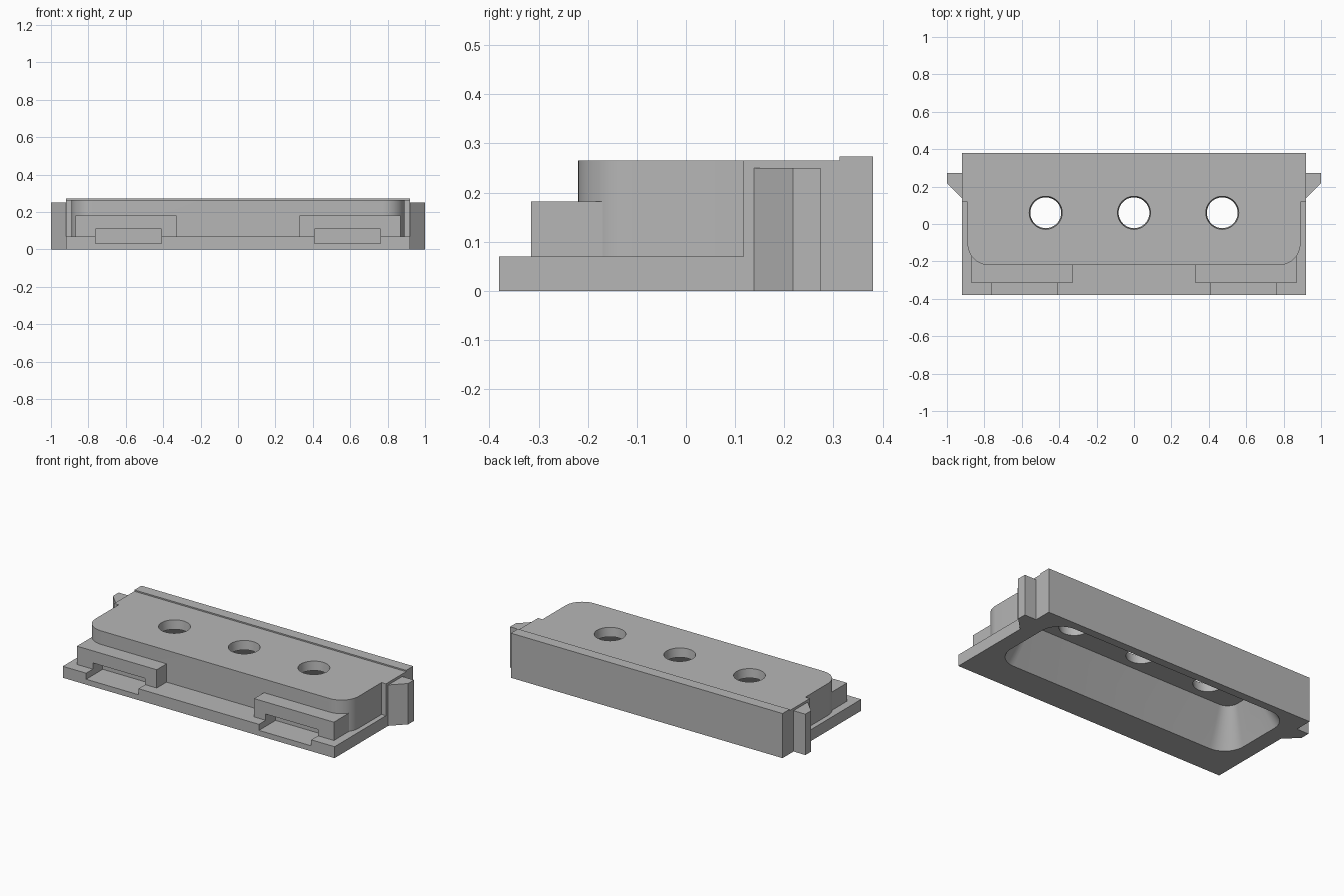
import bpy, bmesh, math

default = bpy.data.objects.get("Cube")
if default:
    bpy.data.objects.remove(default, do_unlink=True)

grey = bpy.data.materials.new("plain grey")
grey.use_nodes = True
tone = (0.47, 0.47, 0.47, 1)
grey.diffuse_color = tone
grey.node_tree.nodes["Principled BSDF"].inputs["Base Color"].default_value = tone


def loft(name, low, high, z0, z1):
    """Closed solid between two outlines with equal point counts."""
    bm = bmesh.new()
    a = [bm.verts.new((x, y, z0)) for x, y in low]
    b = [bm.verts.new((x, y, z1)) for x, y in high]
    n = len(a)
    bm.faces.new(a[::-1])
    bm.faces.new(b)
    for i in range(n):
        j = (i + 1) % n
        bm.faces.new((a[i], a[j], b[j], b[i]))
    bmesh.ops.recalc_face_normals(bm, faces=bm.faces)
    mesh = bpy.data.meshes.new(name)
    bm.to_mesh(mesh)
    bm.free()
    mesh.materials.append(grey)
    ob = bpy.data.objects.new(name, mesh)
    bpy.context.collection.objects.link(ob)
    return ob


def rounded(x0, x1, y0, y1, front=0, back=0, steps=10):
    """Rectangle outline with rounded front and back corners."""
    corners = [(x0, y0, 1, 1, front, 180), (x1, y0, -1, 1, front, 270),
               (x1, y1, -1, -1, back, 0), (x0, y1, 1, -1, back, 90)]
    pts = []
    for x, y, sx, sy, r, start in corners:
        if r == 0:
            pts.append((x, y))
            continue
        for k in range(steps + 1):
            t = math.radians(start + 90 * k / steps)
            pts.append((x + sx * r + r * math.cos(t), y + sy * r + r * math.sin(t)))
    return pts


def circle(cx, cy, r, n=48):
    return [(cx + r * math.cos(math.tau * i / n), cy + r * math.sin(math.tau * i / n))
            for i in range(n)]


def box(name, x0, x1, y0, y1, z0, z1):
    outline = rounded(x0, x1, y0, y1)
    return loft(name, outline, outline, z0, z1)


def combine(target, tool, operation):
    mod = target.modifiers.new("combine", "BOOLEAN")
    mod.operation = operation
    mod.solver = "EXACT"
    mod.object = tool
    bpy.ops.object.select_all(action="DESELECT")
    bpy.context.view_layer.objects.active = target
    target.select_set(True)
    bpy.ops.object.modifier_apply(modifier=mod.name)
    bpy.data.objects.remove(tool, do_unlink=True)


# Housing: base slab, rounded deck, rear block and rear ridge
housing = box("housing", -0.92, 0.92, -0.38, 0.38, 0, 0.07)
deck_outline = rounded(-0.89, 0.89, -0.22, 0.2, front=0.115)
combine(housing, loft("deck", deck_outline, deck_outline, 0.03, 0.265), "UNION")
combine(housing, box("rear_block", -0.92, 0.92, 0.117, 0.38, 0, 0.265), "UNION")
combine(housing, box("rear_ridge", -0.92, 0.92, 0.312, 0.38, 0.2, 0.273), "UNION")

# Tapered cavity open at the bottom
draft = 0.12 / 0.21


def cavity_outline(z):
    d = draft * z
    return rounded(-0.82 + d * 0.75, 0.82 - d * 0.75, -0.19 + d, 0.33 - d,
                   front=0.13 - d * 0.5, back=0.13 - d * 0.5)


combine(housing, loft("cavity", cavity_outline(-0.02), cavity_outline(0.21), -0.02, 0.21),
        "DIFFERENCE")

# Three slightly tapered holes through the deck
for x in (-0.472, 0, 0.472):
    combine(housing, loft("hole", circle(x, 0.06, 0.079), circle(x, 0.06, 0.09), 0.18, 0.28),
            "DIFFERENCE")

# Slotted front blocks and side catches, one pair on each side
parts = [housing]
for side, s in (("left", 1), ("right", -1)):
    def span(a, b):
        return sorted((s * a, s * b))

    block = box(side + "_front_block", *span(0.33, 0.87), -0.315, -0.17, 0.07, 0.182)
    for target in (housing, block):
        slot = box("slot", *span(0.408, 0.762), -0.4, -0.22, 0.033, 0.108)
        combine(target, slot, "DIFFERENCE")
    profile = [(s * x, y) for x, y in
               ((0.92, 0.138), (1.0, 0.218), (1.0, 0.274), (0.92, 0.274))]
    parts += [block, loft(side + "_catch", profile, profile, 0, 0.25)]

# Smooth rounded walls, keeping edges sharp
bpy.ops.object.select_all(action="DESELECT")
for ob in parts:
    ob.select_set(True)
bpy.context.view_layer.objects.active = housing
bpy.ops.object.shade_smooth_by_angle(angle=math.radians(25))
